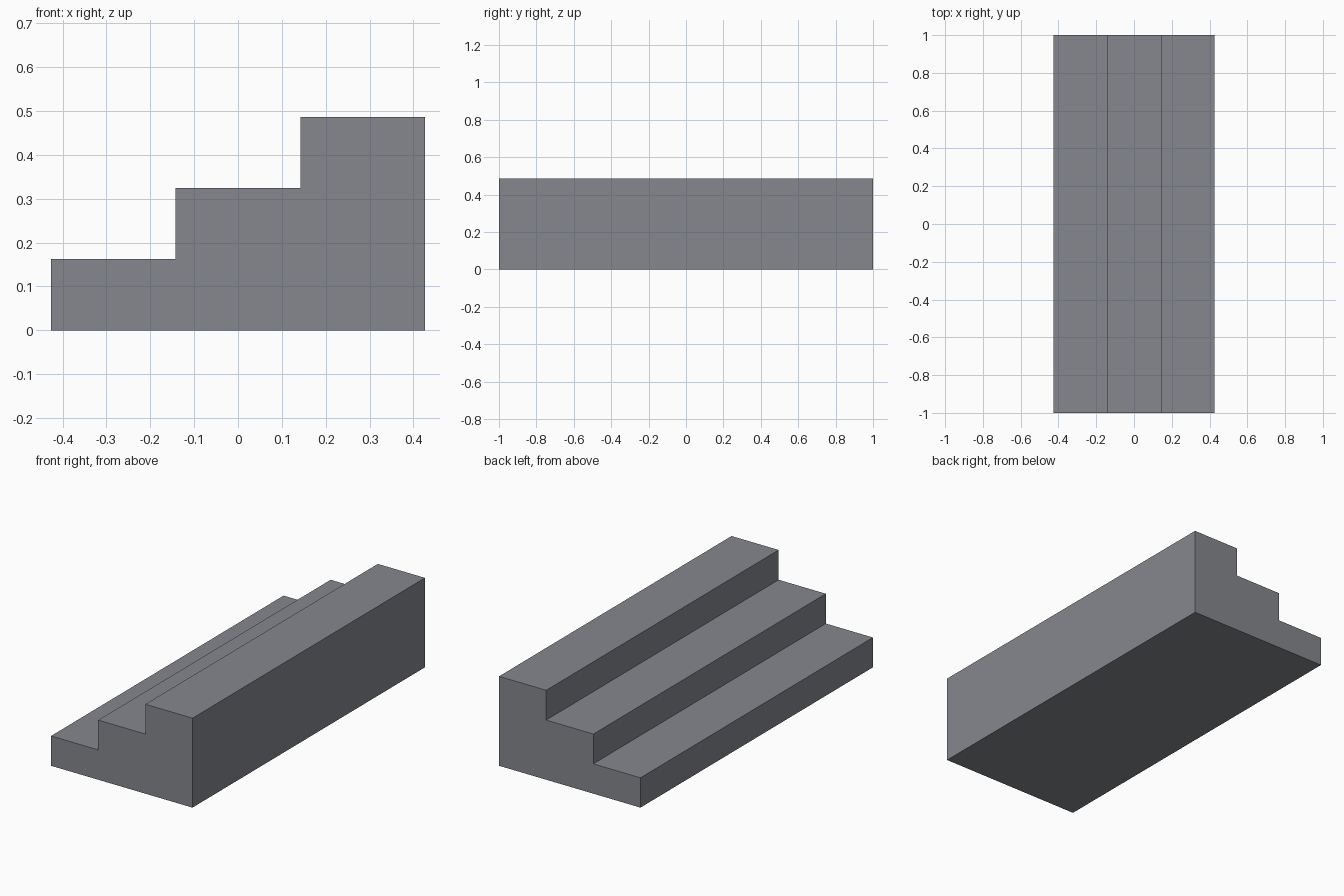
import bpy
import bmesh

cube = bpy.data.objects.get("Cube")
if cube:
    bpy.data.objects.remove(cube, do_unlink=True)

STEPS = 3
WIDTH, LENGTH, HEIGHT = 0.852, 2.0, 0.487
TREAD, RISER = WIDTH / STEPS, HEIGHT / STEPS

# Stone colour
stone = bpy.data.materials.new("grey_stone")
stone.use_nodes = True
colour = (0.235, 0.245, 0.27, 1)
stone.diffuse_color = colour
stone.node_tree.nodes["Principled BSDF"].inputs["Base Color"].default_value = colour

# Stepped profile, rising towards +x
profile = [(WIDTH / 2, 0), (-WIDTH / 2, 0)]
for i in range(STEPS):
    x = -WIDTH / 2 + i * TREAD
    z = (i + 1) * RISER
    profile += [(x, z), (x + TREAD, z)]

# Extrude the profile along the length of the stairs
bm = bmesh.new()
face = bm.faces.new([bm.verts.new((x, -LENGTH / 2, z)) for x, z in profile])
result = bmesh.ops.extrude_face_region(bm, geom=[face], use_keep_orig=True)
moved = [g for g in result["geom"] if isinstance(g, bmesh.types.BMVert)]
bmesh.ops.translate(bm, verts=moved, vec=(0, LENGTH, 0))
bmesh.ops.recalc_face_normals(bm, faces=bm.faces)

mesh = bpy.data.meshes.new("stair_block")
bm.to_mesh(mesh)
bm.free()
mesh.materials.append(stone)
stairs = bpy.data.objects.new("stair_block", mesh)
bpy.context.collection.objects.link(stairs)
